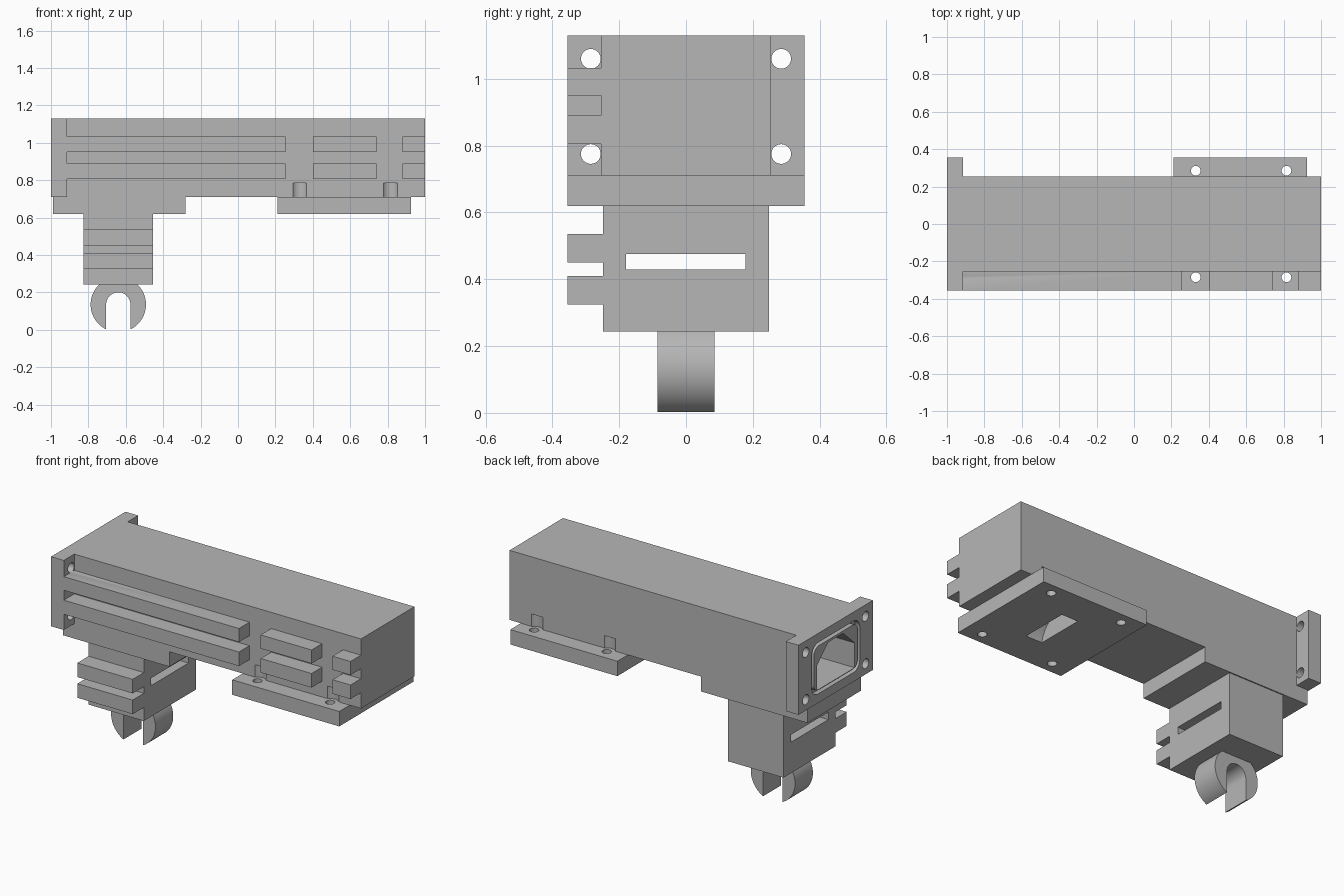
import bpy, bmesh
from math import cos, sin, pi, radians

old = bpy.data.objects.get("Cube")
if old:
    bpy.data.objects.remove(old, do_unlink=True)

grey = bpy.data.materials.new("plain grey")
grey.use_nodes = True
GREY = (0.47, 0.47, 0.47, 1)
grey.diffuse_color = GREY
grey.node_tree.nodes["Principled BSDF"].inputs["Base Color"].default_value = GREY


def prism(name, pts, axis, lo, hi):
    """Extrude a 2D outline along an axis from lo to hi."""
    place = {"x": lambda a, b, h: (h, a, b),
             "y": lambda a, b, h: (a, h, b),
             "z": lambda a, b, h: (a, b, h)}[axis]
    bm = bmesh.new()
    low = [bm.verts.new(place(a, b, lo)) for a, b in pts]
    high = [bm.verts.new(place(a, b, hi)) for a, b in pts]
    bm.faces.new(low)
    bm.faces.new(high)
    for i in range(len(pts)):
        j = (i + 1) % len(pts)
        bm.faces.new((low[i], low[j], high[j], high[i]))
    bmesh.ops.recalc_face_normals(bm, faces=bm.faces)
    mesh = bpy.data.meshes.new(name)
    bm.to_mesh(mesh)
    bm.free()
    mesh.materials.append(grey)
    ob = bpy.data.objects.new(name, mesh)
    bpy.context.collection.objects.link(ob)
    return ob


def box(name, x0, x1, y0, y1, z0, z1):
    return prism(name, [(x0, y0), (x1, y0), (x1, y1), (x0, y1)], "z", z0, z1)


def arc(ca, cb, r, start=0, end=2 * pi, n=32):
    return [(ca + r * cos(start + (end - start) * i / n),
             cb + r * sin(start + (end - start) * i / n)) for i in range(n + 1)]


def disc(ca, cb, r, n=32):
    return arc(ca, cb, r, n=n)[:-1]


def rounded(w, h, cz, r):
    """Rounded rectangle outline centred on (0, cz)."""
    pts = []
    for k, (sa, sb) in enumerate([(1, 1), (-1, 1), (-1, -1), (1, -1)]):
        pts += arc(sa * (w - r), cz + sb * (h - r), r, k * pi / 2, (k + 1) * pi / 2, 6)
    return pts


def combine(target, tool, op="DIFFERENCE"):
    mod = target.modifiers.new("combine", "BOOLEAN")
    mod.operation = op
    mod.solver = "EXACT"
    mod.object = tool
    bpy.context.view_layer.objects.active = target
    bpy.ops.object.modifier_apply(modifier=mod.name)
    bpy.data.objects.remove(tool, do_unlink=True)


def smooth(ob):
    bpy.ops.object.select_all(action="DESELECT")
    ob.select_set(True)
    bpy.context.view_layer.objects.active = ob
    bpy.ops.object.shade_smooth_by_angle(angle=radians(30))


W, E = 0.255, 0.355      # half width of the body and of its flanges
BOT, TOP = 0.71, 1.13

# Long housing with an end flange
housing = prism("housing", [(-1, -E), (-0.915, -E), (-0.915, -W), (1, -W),
                            (1, W), (-0.915, W), (-0.915, E), (-1, E)], "z", BOT, TOP)

# Front rails in two rows
for x0, x1 in [(-0.95, 0.255), (0.4, 0.74), (0.88, 1)]:
    for z0, z1 in [(0.805, 0.89), (0.95, 1.032)]:
        combine(housing, box("rail", x0, x1, -E, -0.2, z0, z1), "UNION")

# Flange bolt holes
for y in (-0.285, 0.285):
    for z in (0.775, 1.06):
        combine(housing, prism("bolt_hole", disc(y, z, 0.0295), "x", -1.1, -0.914))

# Seal groove around the opening
ring = prism("seal_groove", rounded(0.23, 0.155, 0.92, 0.06), "x", -1.1, -0.97)
combine(ring, prism("groove_core", rounded(0.208, 0.134, 0.92, 0.045), "x", -1.2, -0.9))
combine(housing, ring)

# Inner cavity with a sloped roof
combine(housing, prism("cavity", [(-0.18, 0.79), (0.18, 0.79), (0.18, 0.94), (0.07, 1.04),
                                  (-0.07, 1.04), (-0.18, 0.94)], "x", -1.1, 0.9))

# Screw head recesses in the housing sides, screw holes in the mounting plate
plate = box("mounting_plate", 0.21, 0.925, -E, E, 0.62, BOT)
for x in (0.33, 0.815):
    for y in (-0.285, 0.285):
        combine(housing, prism("head_recess", disc(x, y, 0.048), "z", 0.65, 0.785))
        combine(plate, prism("screw_hole", disc(x, y, 0.026), "z", 0.5, 0.8))

# Curved slot under the mounting plate
combine(plate, prism("curved_slot", disc(0, 0.6, 0.15), "x", 0.515, 0.625))
combine(housing, prism("curved_slot", disc(0, 0.6, 0.15), "x", 0.515, 0.625))
smooth(housing)
smooth(plate)

# Stepped pad and grip block under the flange end
box("pad", -0.99, -0.28, -W, W, 0.62, BOT)
block = box("grip_block", -0.825, -0.455, -0.248, 0.248, 0.243, 0.62)
for z0, z1 in [(0.325, 0.41), (0.45, 0.535)]:
    combine(block, box("grip_rail", -0.825, -0.455, -E, -0.2, z0, z1), "UNION")
combine(block, box("strap_slot", -1, -0.3, -0.18, 0.178, 0.43, 0.475))

# Open clip at the bottom
CX, CZ = -0.64, 0.135
clip = prism("clip", disc(CX, CZ, 0.148, 64), "y", -0.085, 0.085)
mouth = [(CX - 0.065, -0.1), (CX + 0.065, -0.1)] + arc(CX, CZ, 0.065, 0, pi, 24)
combine(clip, prism("clip_mouth", mouth, "y", -0.2, 0.2))
for v in clip.data.vertices:
    v.co.z = max(v.co.z, 0)
smooth(clip)
